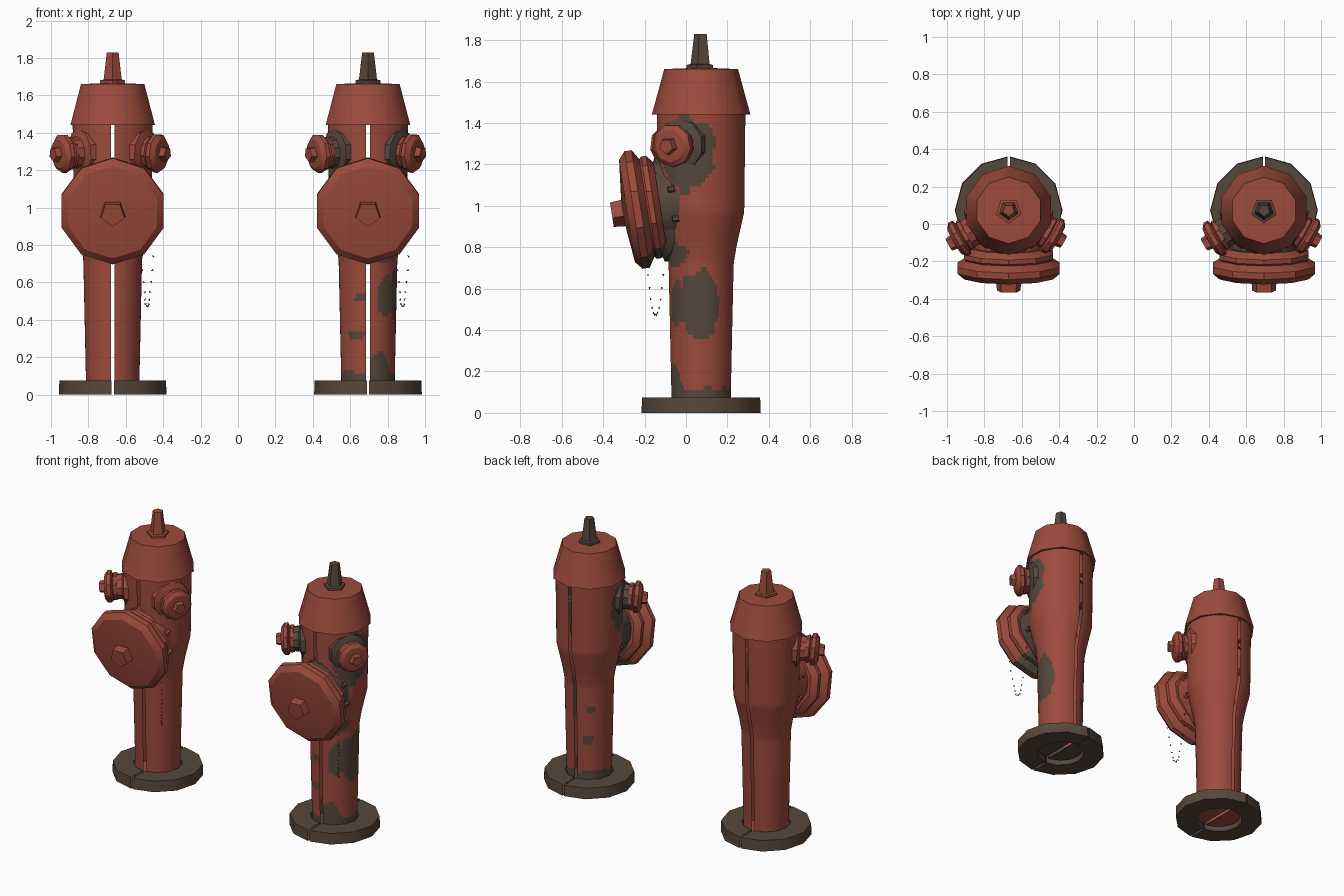
import bpy, bmesh, math
from mathutils import Vector, Matrix, noise

if "Cube" in bpy.data.objects:
    bpy.data.objects.remove(bpy.data.objects["Cube"])


def material(name, rgb):
    m = bpy.data.materials.new(name)
    m.diffuse_color = (*rgb, 1)
    m.use_nodes = True
    m.node_tree.nodes["Principled BSDF"].inputs["Base Color"].default_value = m.diffuse_color
    return m


RED = material("faded red paint", (0.335, 0.069, 0.046))
BROWN = material("weathered brown iron", (0.094, 0.064, 0.044))
BODY = [(0.143, 0.03), (0.143, 0.08), (0.157, 0.72), (0.17, 0.8),
        (0.208, 0.97), (0.214, 1.46)]


def finish(name, bm, origin, mats, rule=None, angle=35):
    bmesh.ops.remove_doubles(bm, verts=bm.verts, dist=1e-5)
    bmesh.ops.recalc_face_normals(bm, faces=bm.faces)
    if rule:
        for f in bm.faces:
            f.material_index = 1 if rule(f.calc_center_median()) else 0
    me = bpy.data.meshes.new(name)
    bm.to_mesh(me)
    bm.free()
    ob = bpy.data.objects.new(name, me)
    bpy.context.collection.objects.link(ob)
    ob.location = origin
    for m in mats:
        me.materials.append(m)
    if angle:
        bpy.ops.object.select_all(action='DESELECT')
        bpy.context.view_layer.objects.active = ob
        ob.select_set(True)
        bpy.ops.object.shade_smooth_by_angle(angle=math.radians(angle))
    return ob


def skin(bm, rings, closed):
    rows = [[bm.verts.new(p) for p in r] for r in rings]
    n = len(rows[0])
    for a, b in zip(rows, rows[1:]):
        for i in range(n if closed else n - 1):
            j = (i + 1) % n
            bm.faces.new((a[i], a[j], b[j], b[i]))


def lathe(name, profile, sides, origin, mats, matrix=None, gap=0, rule=None, angle=35):
    """Turned part; a gap leaves an open seam at front and back."""
    bm = bmesh.new()
    if gap:
        for s in (1, -1):
            skin(bm, [[(s * max(r * math.cos(a), gap), r * math.sin(a), z)
                       for a in [-math.pi / 2 + math.pi * i / (sides // 2)
                                 for i in range(sides // 2 + 1)]]
                      for r, z in profile], False)
    else:
        skin(bm, [[(r * math.sin(2 * math.pi * i / sides), -r * math.cos(2 * math.pi * i / sides), z)
                   for i in range(sides)] for r, z in profile], True)
    if matrix:
        bm.transform(matrix)
    return finish(name, bm, origin, mats, rule, angle)


def body_radius(z):
    for (r0, z0), (r1, z1) in zip(BODY, BODY[1:]):
        if z <= z1:
            return r0 + (r1 - r0) * max(0, z - z0) / (z1 - z0)
    return BODY[-1][0]


# bare iron patches: x, y, z, radius across, radius up
PATCHES = [(0.15, -0.01, 0.52, 0.10, 0.17), (0.10, -0.12, 0.52, 0.05, 0.12),
           (-0.06, -0.13, 0.32, 0.05, 0.025), (-0.04, -0.14, 0.52, 0.04, 0.02),
           (0.05, -0.14, 0.77, 0.13, 0.06), (0.19, -0.07, 1.25, 0.14, 0.18),
           (-0.19, -0.07, 1.25, 0.13, 0.16), (0.06, -0.13, 0.12, 0.06, 0.10),
           (-0.08, 0.13, 0.35, 0.03, 0.04), (-0.10, 0.12, 0.56, 0.03, 0.015)]


def worn(p):
    n = noise.noise(p * 14)
    if p.z < 0.125 + 0.03 * n:
        return True
    return any(((p.x - x) ** 2 + (p.y - y) ** 2) / r ** 2 + ((p.z - z) / h) ** 2 < 1 + 0.6 * n
               for x, y, z, r, h in PATCHES)


def aim(start, direction):
    d = Vector(direction).normalized()
    return Matrix.Translation(start) @ d.to_track_quat('Z', 'Y').to_matrix().to_4x4()


def hydrant(side, cx, aged):
    o = (cx, 0.073, 0)
    trim = [BROWN] if aged else [RED]

    # ground flange
    lathe(side + "_base_flange", [(0.155, 0.075), (0.155, 0), (0.288, 0), (0.285, 0.075), (0.155, 0.075)],
          12, o, [BROWN], gap=0.006)

    # barrel
    zs = [0.03 + 1.43 * i / 70 for i in range(71)]
    prof = [(0, 0.03)] + [(body_radius(z), z) for z in zs]
    lathe(side + "_barrel", prof, 72, o, [RED, BROWN], gap=0.01,
          rule=worn if aged else None)

    # bonnet and operating nut
    lathe(side + "_bonnet", [(0.19, 1.445), (0.238, 1.44), (0.178, 1.66), (0, 1.667)], 10, o, [RED], angle=40)
    lathe(side + "_bonnet_nut", [(0.07, 1.66), (0.07, 1.68), (0.052, 1.684), (0.05, 1.69),
                                 (0.033, 1.83), (0, 1.83)], 5, o, trim, angle=0)

    # large front outlet, tipped slightly down
    m = aim((0, 0, 1.03), (0, -1, -0.155))
    lathe(side + "_front_neck", [(0.185, 0.05), (0.185, 0.2), (0.2, 0.2), (0.2, 0.23)], 14, o, trim, m)
    lathe(side + "_front_cap", [(0.17, 0.20), (0.21, 0.20), (0.25, 0.23), (0.25, 0.255), (0.238, 0.265),
                                (0.287, 0.295), (0.287, 0.33), (0.25, 0.362), (0, 0.388)], 10, o,
          [RED, BROWN], m, rule=(lambda p: p.z < 0.8 and p.y > -0.29) if aged else None, angle=30)
    lathe(side + "_front_cap_nut", [(0.072, 0.37), (0.066, 0.437), (0, 0.437)], 5, o, [RED], m, angle=0)

    # saddle collar wrapped round the barrel
    bm = bmesh.new()
    rings = []
    for rx, rz, off in ((0.15, 0.25, -0.03), (0.15, 0.25, 0.015), (0.16, 0.21, 0.03)):
        ring = []
        for i in range(20):
            a = 2 * math.pi * i / 20
            x, z = rx * math.cos(a), 0.98 + rz * math.sin(a)
            r = body_radius(z)
            ring.append((x, -math.sqrt(max(r * r - x * x, 0.001)) - off, z))
        rings.append(ring)
    rings.append([(0.18 * math.cos(math.tau * i / 20), -0.22, 0.995 + 0.18 * math.sin(math.tau * i / 20))
                  for i in range(20)])
    skin(bm, rings, True)
    finish(side + "_front_collar", bm, o, trim)

    # collar bolts
    for i in range(8):
        a = math.tau * (i + 0.5) / 8
        b = m @ Matrix.Translation((0.19 * math.cos(a), 0.19 * math.sin(a), 0.12))
        lathe(side + "_collar_bolt", [(0.016, 0), (0.016, 0.03), (0, 0.034)], 6, o, trim, b, angle=0)

    # two hose outlets
    for label, s, reach in (("left", -1, 0.03), ("right", 1, 0.0)):
        m = aim((0, 0, 1.31), (s * 0.87, -0.5, -0.07))
        p = side + "_" + label + "_hose"
        lathe(p + "_neck", [(0.13, 0.15), (0.125, 0.205), (0.085, 0.22), (0.075, 0.27 + reach)], 10, o, trim, m)
        lathe(p + "_cap", [(0.06, 0.225 + reach), (0.088, 0.225 + reach), (0.092, 0.245 + reach),
                           (0.082, 0.252 + reach), (0.105, 0.262 + reach), (0.105, 0.285 + reach),
                           (0.08, 0.305 + reach), (0, 0.312 + reach)], 9, o, [RED], m, angle=30)
        lathe(p + "_nut", [(0.045, 0.30 + reach), (0.038, 0.34 + reach), (0, 0.34 + reach)],
              5, o, [RED], m, angle=0)

    # sparse chain hanging on the right
    bm = bmesh.new()
    for i in range(16):
        t = i / 15 * 2 - 1
        c = Vector((0.185 + 0.035 * t, -0.22 - 0.05 * t, 0.47 + 0.36 * t * t))
        bmesh.ops.create_cone(bm, segments=3, radius1=0.006, radius2=0, depth=0.014, cap_ends=True,
                              matrix=Matrix.Translation(c) @ Matrix.Rotation(i * 1.3, 4, 'Y'))
    finish(side + "_chain", bm, o, [BROWN], angle=0)


hydrant("left", -0.67, False)
hydrant("right", 0.695, True)
